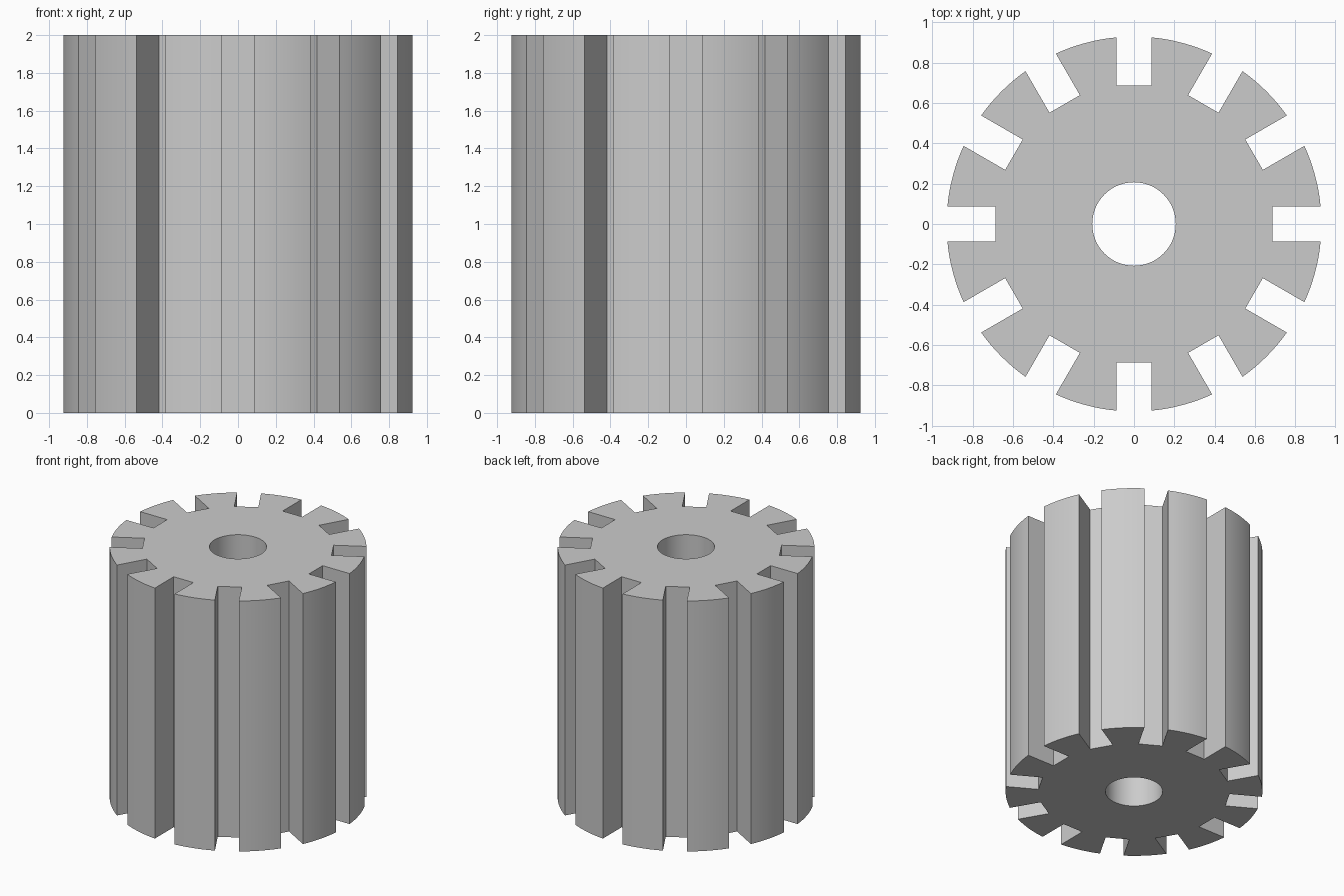
import bpy, bmesh, math

if "Cube" in bpy.data.objects:
    bpy.data.objects.remove(bpy.data.objects["Cube"])

R, SLOT_FLOOR, SLOT_HALF, HOLE_R, HEIGHT = 0.929, 0.687, 0.087, 0.207, 2.0
SLOTS, ARC_STEPS, HOLE_STEPS = 12, 8, 64


def polar(r, a):
    return (r * math.cos(a), r * math.sin(a), 0)


def add_loop(bm, points):
    verts = [bm.verts.new(p) for p in points]
    return [bm.edges.new((v, verts[(i + 1) % len(verts)])) for i, v in enumerate(verts)]


# Outer outline: a straight-sided flat-bottomed slot, then a tooth arc, repeated
pitch = math.tau / SLOTS
edge_angle = math.asin(SLOT_HALF / R)
floor_r = math.hypot(SLOT_FLOOR, SLOT_HALF)
floor_angle = math.atan2(SLOT_HALF, SLOT_FLOOR)
outline = []
for i in range(SLOTS):
    a = i * pitch
    outline += [polar(floor_r, a - floor_angle), polar(floor_r, a + floor_angle)]
    span = pitch - 2 * edge_angle
    outline += [polar(R, a + edge_angle + span * k / ARC_STEPS) for k in range(ARC_STEPS + 1)]
bore = [polar(HOLE_R, math.tau * k / HOLE_STEPS) for k in range(HOLE_STEPS)]

# Fill between the outline and the bore, then extrude to full height
bm = bmesh.new()
edges = add_loop(bm, outline) + add_loop(bm, bore)
bmesh.ops.triangle_fill(bm, edges=edges, use_beauty=True, use_dissolve=False, normal=(0, 0, 1))
result = bmesh.ops.extrude_face_region(bm, geom=bm.faces[:], use_keep_orig=True)
top = [g for g in result["geom"] if isinstance(g, bmesh.types.BMVert)]
bmesh.ops.translate(bm, verts=top, vec=(0, 0, HEIGHT))
bmesh.ops.recalc_face_normals(bm, faces=bm.faces[:])

mesh = bpy.data.meshes.new("slotted_core")
bm.to_mesh(mesh)
bm.free()
core = bpy.data.objects.new("slotted_core", mesh)
bpy.context.collection.objects.link(core)

# Smooth curved walls, crisp slot and cap edges
bpy.context.view_layer.objects.active = core
core.select_set(True)
bpy.ops.object.shade_smooth_by_angle(angle=math.radians(30))
